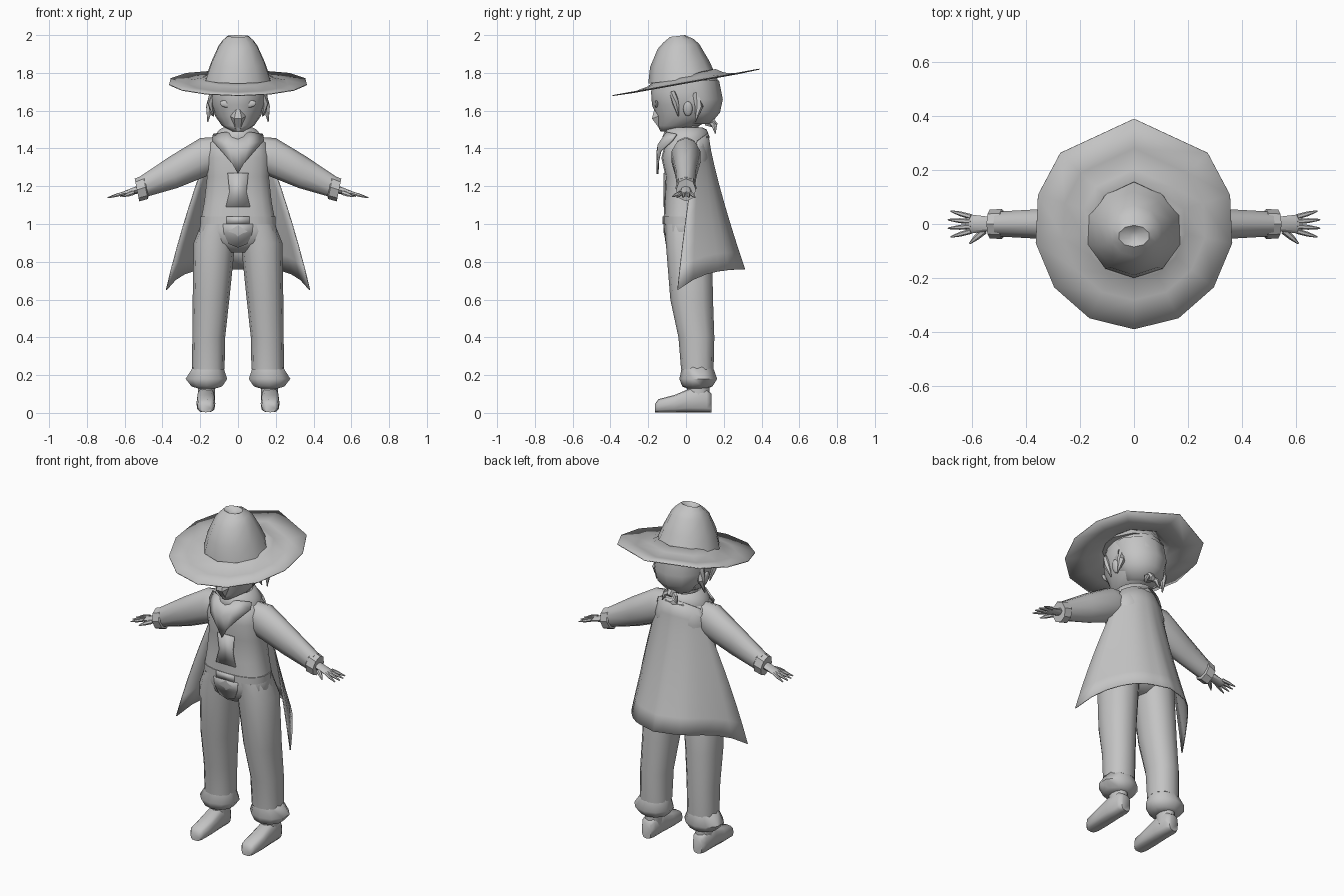
import bpy, bmesh
from math import sin, cos, pi, radians
from mathutils import Vector

cube = bpy.data.objects.get("Cube")
if cube:
    bpy.data.objects.remove(cube, do_unlink=True)

grey = bpy.data.materials.new("plain grey")
grey.use_nodes = True
tone = (0.55, 0.55, 0.55, 1)
grey.diffuse_color = tone
grey.node_tree.nodes["Principled BSDF"].inputs["Base Color"].default_value = tone


def finish(bm, name, angle=40, thickness=0):
    """Turn a bmesh into a shaded object, optionally as a thin sheet."""
    bmesh.ops.recalc_face_normals(bm, faces=bm.faces)
    mesh = bpy.data.meshes.new(name)
    bm.to_mesh(mesh)
    bm.free()
    mesh.materials.append(grey)
    ob = bpy.data.objects.new(name, mesh)
    bpy.context.collection.objects.link(ob)
    bpy.ops.object.select_all(action='DESELECT')
    bpy.context.view_layer.objects.active = ob
    ob.select_set(True)
    bpy.ops.object.shade_smooth_by_angle(angle=radians(angle))
    if thickness:
        sheet = ob.modifiers.new("thickness", 'SOLIDIFY')
        sheet.thickness = thickness
        sheet.offset = 0
    return ob


def skin(name, rows, caps=True, closed=True, angle=40, thickness=0):
    """Join rows of points into a surface."""
    bm = bmesh.new()
    rings = [[bm.verts.new(point) for point in row] for row in rows]
    count = len(rings[0])
    for lower, upper in zip(rings, rings[1:]):
        for i in range(count if closed else count - 1):
            j = (i + 1) % count
            bm.faces.new((lower[i], lower[j], upper[j], upper[i]))
    if caps:
        bm.faces.new(rings[0])
        bm.faces.new(rings[-1])
    return finish(bm, name, angle, thickness)


def signed_power(value, power):
    return abs(value) ** power * (1 if value > 0 else -1)


def loft(name, rings, axis='z', sides=12, power=1, tilt=0, side=1, angle=40):
    """Rings are (position along axis, half width, half depth, centre, sideways centre)."""
    rows = []
    for ring in rings:
        along, width, depth, centre, sideways = (*ring, 0, 0)[:5]
        row = []
        for i in range(sides):
            turn = 2 * pi * i / sides - pi / 2
            u = width * signed_power(cos(turn), power)
            v = depth * signed_power(sin(turn), power)
            x, y, z = {'z': (sideways + u, centre + v, along + tilt * v),
                       'x': (along + tilt * v, u, centre + v),
                       'y': (sideways + u, along, centre + v)}[axis]
            row.append((side * x, y, z))
        rows.append(row)
    return skin(name, rows, angle=angle)


def tube(name, points, radii, side=1):
    """Run a six-sided tapering tube through a few points."""
    path = [Vector((side * x, y, z)) for x, y, z in points]
    rows = []
    for i, point in enumerate(path):
        heading = path[min(i + 1, len(path) - 1)] - path[max(i - 1, 0)]
        frame = heading.to_track_quat('Z', 'Y')
        turns = [pi * k / 3 for k in range(6)]
        rows.append([point + frame @ Vector((cos(t), sin(t), 0)) * radii[i] for t in turns])
    return skin(name, rows)


def mirrored(half):
    """Extend half a row, starting on the centre line, to both sides."""
    return [(-x, y, z) for x, y, z in reversed(half[1:])] + list(half)


def plate(name, outline):
    bm = bmesh.new()
    bm.faces.new([bm.verts.new(point) for point in outline])
    return finish(bm, name, thickness=.008)


def ball(name, location, size, lean):
    bm = bmesh.new()
    bmesh.ops.create_uvsphere(bm, u_segments=10, v_segments=6, radius=1)
    ob = finish(bm, name)
    ob.location, ob.scale, ob.rotation_euler = location, size, (0, lean, 0)
    return ob


# Hat: tilted faceted brim, pointed at the back, and a pinched crown
turns = [radians(26.5 * i) for i in range(6)]
turns = turns + [pi] + [-t for t in reversed(turns[1:])]
rows = []
for scale, lift in ((1, 0), (.72, -.004), (.52, .012), (.4, .04)):
    radius = .39 * scale
    rows.append([(.95 * radius * sin(t), -radius * cos(t), 1.75 + lift - .18 * radius * cos(t))
                 for t in turns])
skin("hat_brim", rows, caps=False, angle=60, thickness=.005)
loft("hat_crown", [(1.765, .18, .18, -.02), (1.85, .15, .155, -.035), (1.94, .108, .11, -.04),
                   (1.97, .085, .08, -.04), (1.995, .058, .04, -.045), (1.975, .015, .02, -.045)],
     sides=10, tilt=.12, angle=50)

# Head, pointed face covering and hair
loft("head", [(1.49, .03, .035, -.1), (1.52, .085, .11, -.04), (1.57, .12, .155), (1.63, .145, .18),
              (1.7, .155, .185), (1.79, .14, .16)], sides=16, angle=60)
tube("face_covering", [(0, -.155, 1.62), (0, -.148, 1.57), (0, -.11, 1.5)], (.012, .04, .025))
loft("hair_back", [(1.53, .08, .07, .06), (1.59, .135, .125, .055), (1.66, .155, .145, .05),
                   (1.76, .15, .145, .03)], sides=10, angle=60)
tube("hair_knot", [(0, .1, 1.54), (0, .135, 1.54), (0, .16, 1.52)], (.02, .03, .015))

# Neck, collar and pointed neckerchief
loft("neck", [(1.4, .065, .065), (1.56, .06, .065)])
loft("collar", [(1.41, .14, .11), (1.46, .135, .125), (1.5, .1, .11), (1.51, .08, .09),
                (1.47, .07, .08)], sides=14, angle=60)
scarf = [mirrored([(0, -.11, 1.46), (.06, -.1, 1.485), (.13, -.05, 1.475)]),
         mirrored([(0, -.15, 1.39), (.055, -.145, 1.42), (.135, -.075, 1.44)]),
         mirrored([(0, -.15, 1.265), (.03, -.15, 1.32), (.085, -.135, 1.385)])]
skin("neckerchief", scarf, caps=False, closed=False, angle=60, thickness=.01)

# Waistcoat, shirt front, belt and hips
loft("waistcoat", [(1.04, .195, .118), (1.12, .18, .115), (1.25, .166, .108), (1.35, .172, .13),
                   (1.43, .155, .11), (1.48, .09, .07)], sides=18, power=.8)
plate("shirt_front", mirrored([(0, -.114, 1.09), (.065, -.114, 1.09), (.045, -.112, 1.17),
                               (.055, -.115, 1.27), (0, -.115, 1.27)])[1:])
loft("belt", [(1, .2, .122), (1.04, .2, .122)], sides=18, power=.8)
plate("buckle", [(x, -.12, z) for x, z in ((-.06, 1), (.06, 1), (.06, 1.04), (-.06, 1.04))])
loft("hips", [(.85, .06, .07, .01), (.9, .17, .115, .01), (.96, .21, .12), (1.01, .198, .118)],
     sides=18, power=.8, angle=60)
plate("front_flap", mirrored([(0, -.1, .875), (.05, -.103, .895), (.075, -.112, .95),
                              (.08, -.115, 1)]))

for side, label in ((1, "left_"), (-1, "right_")):
    # Eyes, ears and loose hair
    ball(label + "eye", (side * .065, -.157, 1.635), (.034, .01, .018), side * -.2)
    ball(label + "ear", (side * .14, .01, 1.61), (.014, .025, .04), side * .2)
    for part, points, width in (
            ("hair_lock", [(.135, -.07, 1.7), (.145, -.055, 1.64), (.13, -.04, 1.57)], .018),
            ("hair_tuft", [(.13, .05, 1.69), (.15, .07, 1.62), (.16, .05, 1.54)], .022),
            ("knot_tail", [(0, .13, 1.54), (.035, .15, 1.52), (.05, .155, 1.48)], .015)):
        tube(label + part, points, (width, width, .003), side)

    # Trouser leg with a gathered cuff, drawn out to a point
    loft(label + "trouser_leg",
         [(1, .095, .115, .005, .1), (.9, .11, .122, .015, .125), (.6, .097, .113, .03, .143),
          (.4, .087, .095, .055, .155), (.23, .086, .086, .06, .157)], side=side, power=.9)
    loft(label + "trouser_cuff",
         [(.25, .08, .08, .06, .157), (.18, .116, .1, .065, .167), (.14, .085, .08, .06, .165),
          (.13, .05, .055, .06, .165)], sides=10, side=side, angle=60)

    # Ankle and shoe
    loft(label + "ankle", [(z, .045, .06, .065, .168) for z in (.06, .17)], side=side)
    loft(label + "shoe",
         [(y, width, height, height + .003, .17) for y, width, height in (
             (-.165, .03, .022), (-.145, .045, .035), (-.06, .05, .046),
             (.02, .047, .063), (.11, .045, .06), (.134, .03, .05))],
         axis='y', side=side, power=.65, angle=60)

    # Sleeve and turned cuff
    loft(label + "sleeve",
         [(.11, .065, .085, 1.375), (.18, .08, .1, 1.355), (.34, .058, .085, 1.275),
          (.51, .048, .055, 1.195)], axis='x', sides=10, side=side, tilt=.2, angle=60)
    loft(label + "sleeve_cuff",
         [(.485, .05, .055, 1.2), (.49, .056, .063, 1.195), (.535, .053, .06, 1.18),
          (.535, .035, .035, 1.18)], axis='x', sides=8, side=side, tilt=.2, angle=30)

    # Hand: palm, four fanned fingers and a thumb
    loft(label + "palm", [(.52, .025, .022, 1.185), (.605, .035, .013, 1.16),
                          (.625, .03, .009, 1.153)], axis='x', sides=8, side=side)
    for finger in range(4):
        spread = finger - 1.5
        start = Vector((.605, spread * .018, 1.163))
        tip = Vector((.695 - .01 * abs(spread), spread * .032, 1.14))
        tube(label + "finger_" + str(finger), [start, (start + tip) / 2, tip],
             (.01, .009, .003), side)
    tube(label + "thumb", [(.555, -.025, 1.165), (.585, -.05, 1.155), (.61, -.073, 1.145)],
         (.013, .011, .003), side)

# Cape: flares downward in soft folds, wraps forward and drops to two low corners
cape, steps = [], 8
for row in range(steps + 1):
    fall = row / steps
    width = .14 + .24 * fall
    back, front = .115 + .195 * fall ** 1.25, .06 - .105 * fall
    half = []
    for column in range(steps + 1):
        wrap = column / steps
        drop = .04 * (1 - fall) * wrap ** 2 + .11 * fall ** 3 * wrap ** 5
        fold = .012 * fall * sin(3 * pi * wrap) * (1 - wrap)
        half.append((width * wrap, back + (front - back) * wrap ** 2 - fold,
                     1.48 - .72 * fall - drop))
    cape.append(mirrored(half))
skin("cape", cape, caps=False, closed=False, angle=60, thickness=.006)
